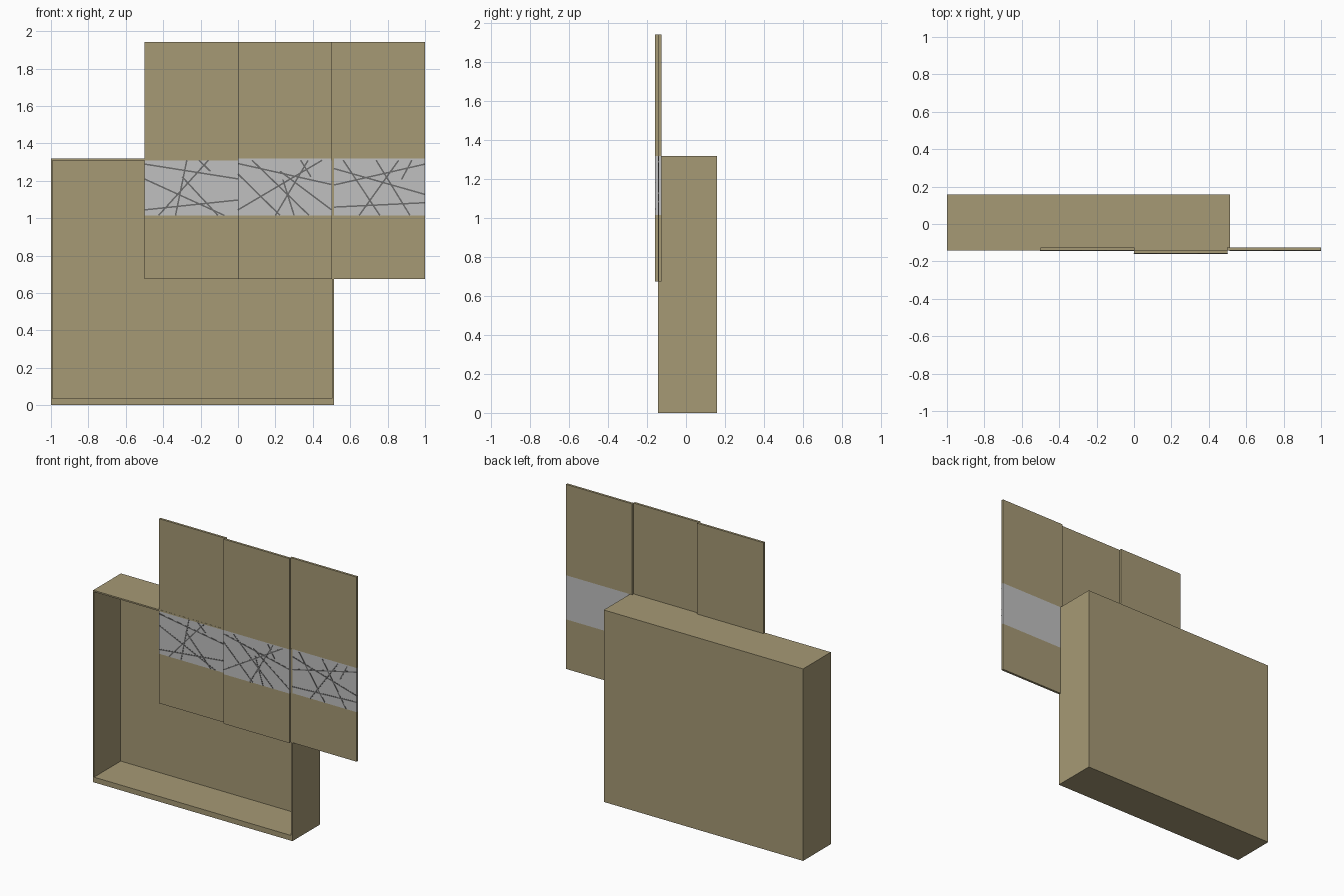
import bpy, bmesh, math
from mathutils import Matrix, Vector

old = bpy.data.objects.get("Cube")
if old:
    bpy.data.objects.remove(old, do_unlink=True)


def material(name, rgb):
    m = bpy.data.materials.new(name)
    m.use_nodes = True
    m.diffuse_color = (*rgb, 1)
    m.node_tree.nodes["Principled BSDF"].inputs["Base Color"].default_value = (*rgb, 1)
    return m


tan = material("tan wood", (0.38, 0.32, 0.178))
grey = material("light grey", (0.53, 0.53, 0.53))
dark = material("dark grey", (0.15, 0.15, 0.15))


def finish(name, bm, mats):
    bmesh.ops.recalc_face_normals(bm, faces=bm.faces)
    mesh = bpy.data.meshes.new(name)
    bm.to_mesh(mesh)
    bm.free()
    for m in mats:
        mesh.materials.append(m)
    obj = bpy.data.objects.new(name, mesh)
    bpy.context.collection.objects.link(obj)
    return obj


def ring(bm, x0, x1, z0, z1, y):
    return [bm.verts.new((x, y, z)) for x, z in ((x0, z0), (x1, z0), (x1, z1), (x0, z1))]


def loft(bm, rings):
    """Skin a row of four-cornered rings and cap both ends."""
    for a, b in zip(rings, rings[1:]):
        for i in range(4):
            j = (i + 1) % 4
            bm.faces.new((a[i], a[j], b[j], b[i]))
    bm.faces.new(rings[0])
    bm.faces.new(rings[-1])


# Cabinet: shallow box open at the front, with a thicker bottom
FRONT, BACK = -0.143, 0.158
outer = (-1.0, 0.514, 0.0, 1.318)
inner = (-0.993, 0.503, 0.036, 1.308)
bm = bmesh.new()
loft(bm, [ring(bm, *outer, BACK), ring(bm, *outer, FRONT),
          ring(bm, *inner, FRONT), ring(bm, *inner, BACK - 0.012)])
finish("cabinet", bm, [tan])

# Sliding doors: boards split into tan, grey and tan bands
LOW, BAND_LOW, BAND_HIGH, HIGH = 0.675, 1.015, 1.318, 1.942
THICK = 0.016


def door(name, x0, x1, y):
    bm = bmesh.new()
    loft(bm, [ring(bm, x0, x1, LOW, HIGH, y), ring(bm, x0, x1, LOW, HIGH, y + THICK)])
    for z in (BAND_LOW, BAND_HIGH):
        bmesh.ops.bisect_plane(bm, geom=bm.verts[:] + bm.edges[:] + bm.faces[:],
                               plane_co=(0, 0, z), plane_no=(0, 0, 1))
    for f in bm.faces:
        if BAND_LOW < f.calc_center_median().z < BAND_HIGH:
            f.material_index = 1
    finish(name, bm, [tan, grey])


def scratches(name, x0, x1, y, lines):
    """Thin dark strips across the grey band, in 0-1 band coordinates."""
    bm = bmesh.new()
    for u0, v0, u1, v1 in lines:
        a, b = [Vector((x0 + u * (x1 - x0), y, BAND_LOW + v * (BAND_HIGH - 0.008 - BAND_LOW)))
                for u, v in ((u0, v0), (u1, v1))]
        d = b - a
        place = (Matrix.Translation((a + b) / 2)
                 @ Matrix.Rotation(-math.atan2(d.z, d.x), 4, 'Y')
                 @ Matrix.Diagonal((d.length, 0.003, 0.008, 1)))
        bmesh.ops.create_cube(bm, size=1, matrix=place)
    finish(name, bm, [dark])


right_lines = [(0, .93, 1, .66), (0, .1, 1, .28), (.45, 1, .33, 0), (0, .66, .85, 0),
               (.68, 1, .15, 0), (.58, 1, .7, .8), (.4, .7, .78, 0)]
middle_lines = [(0, .94, 1, .56), (0, .1, .9, 1), (0, .75, .45, 0), (.15, 1, .76, 0),
                (.67, 1, .78, .7), (.75, 1, .4, 0), (.48, .65, .6, 0), (.45, .8, 1, .1)]
left_lines = [(.03, .85, 1, .38), (.03, .55, 1, .93), (.03, .15, 1, .23), (.13, 1, .52, 0),
              (.72, 1, .3, 0), (.48, 1, .84, 0), (.86, 1, .75, .65)]

for side, x0, x1, y, lines in (("right", -0.5, 0.003, -0.142, right_lines),
                               ("middle", 0.0, 0.5, -0.158, middle_lines),
                               ("left", 0.497, 1.0, -0.142, left_lines)):
    door(side + "_door", x0, x1, y)
    scratches(side + "_door_lines", x0, x1, y, lines)
